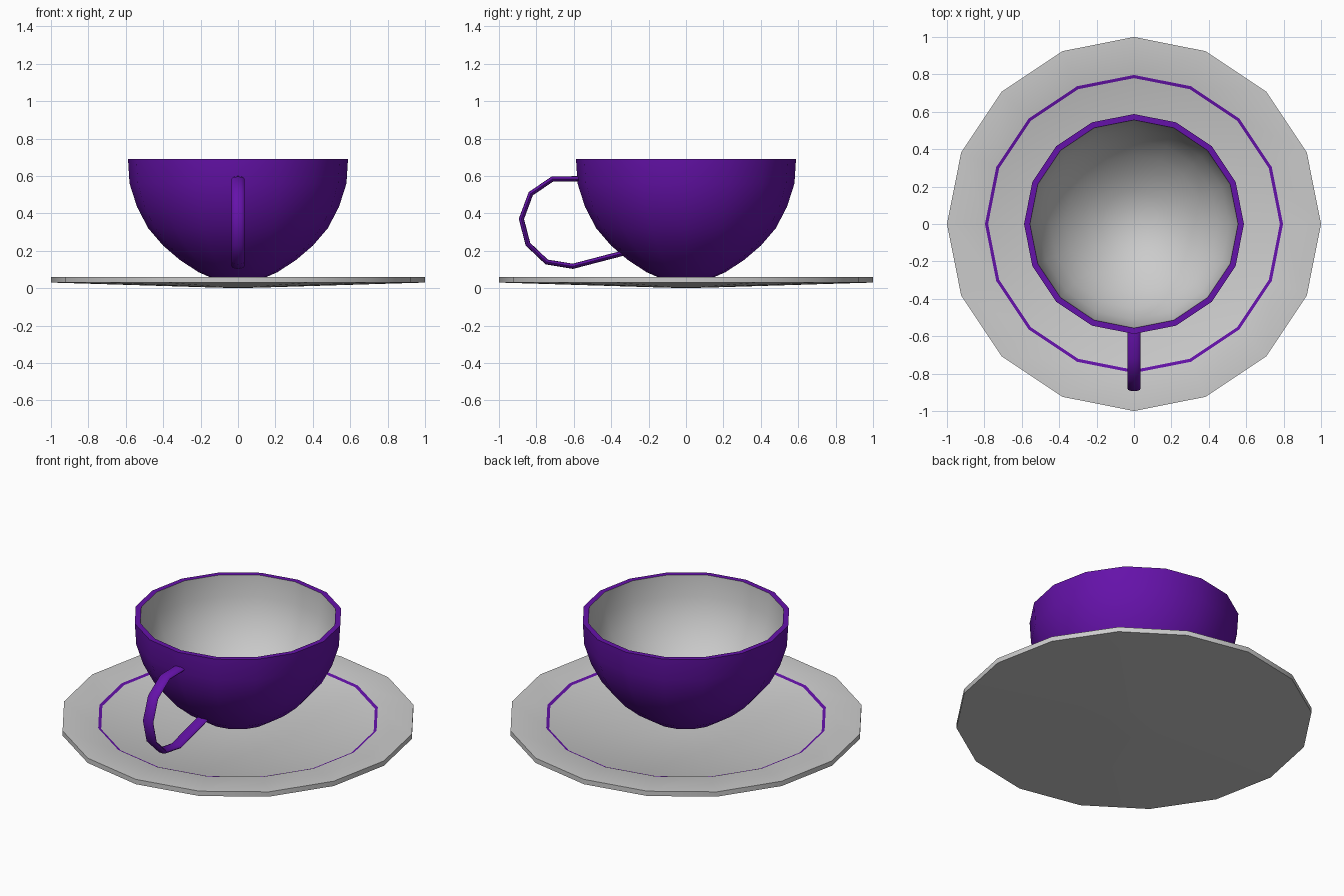
import bpy, bmesh, math
from mathutils import Vector

if "Cube" in bpy.data.objects:
    bpy.data.objects.remove(bpy.data.objects["Cube"])

SIDES = 16


def material(name, rgb):
    m = bpy.data.materials.new(name)
    m.use_nodes = True
    m.diffuse_color = (*rgb, 1)
    m.node_tree.nodes["Principled BSDF"].inputs["Base Color"].default_value = (*rgb, 1)
    return m


purple = material("purple glaze", (0.13, 0.006, 0.40))
white = material("pale grey glaze", (0.60, 0.60, 0.60))


def finish(name, bm, mats, angle):
    bmesh.ops.recalc_face_normals(bm, faces=bm.faces)
    mesh = bpy.data.meshes.new(name)
    bm.to_mesh(mesh)
    bm.free()
    for m in mats:
        mesh.materials.append(m)
    ob = bpy.data.objects.new(name, mesh)
    bpy.context.collection.objects.link(ob)
    bpy.ops.object.select_all(action="DESELECT")
    ob.select_set(True)
    bpy.context.view_layer.objects.active = ob
    bpy.ops.object.shade_smooth_by_angle(angle=math.radians(angle))
    return ob


def lathe(name, profile, mats, slots, angle):
    """Spin an (r, z) profile; slots holds one material index per segment."""
    bm = bmesh.new()
    rings = []
    for r, z in profile:
        count = SIDES if r > 0 else 1
        turns = [2 * math.pi * i / SIDES for i in range(count)]
        rings.append([bm.verts.new((r * math.cos(a), r * math.sin(a), z)) for a in turns])
    for a, b, slot in zip(rings, rings[1:], slots):
        for i in range(SIDES):
            j = (i + 1) % SIDES
            corners = [a[i % len(a)], a[j % len(a)], b[j % len(b)], b[i % len(b)]]
            bm.faces.new(list(dict.fromkeys(corners))).material_index = slot
    return finish(name, bm, mats, angle)


# Saucer: shallow dish with a small coloured step inside the flat rim
saucer = [(0, 0), (0.15, 0.004), (1, 0.03), (1, 0.06), (0.797, 0.06),
          (0.78, 0.053), (0.15, 0.036), (0, 0.036)]
lathe("saucer", saucer, [white, purple], [0, 0, 0, 0, 1, 0, 0], 25)

# Cup: coloured outside and lip, pale inside
outer = [(0, 0.034), (0.13, 0.05), (0.21, 0.085), (0.31, 0.15), (0.40, 0.227),
         (0.48, 0.32), (0.54, 0.435), (0.58, 0.56), (0.588, 0.69)]
inner = [(0.556, 0.69), (0.548, 0.56), (0.51, 0.44), (0.45, 0.335), (0.37, 0.245),
         (0.28, 0.17), (0.18, 0.11), (0.09, 0.08), (0, 0.07)]
lathe("cup", outer + inner, [purple, white],
      [0] * len(outer) + [1] * (len(inner) - 1), 40)

# Handle: flattened oval section swept along a loop at the front
path = [Vector((0, y, z)) for y, z in
        [(-0.573, 0.585), (-0.715, 0.583), (-0.83, 0.505), (-0.88, 0.37),
         (-0.845, 0.235), (-0.745, 0.14), (-0.605, 0.117), (-0.325, 0.19)]]
SECTION = 12
bm = bmesh.new()
loops = []
for k, p in enumerate(path):
    before = (p - path[k - 1]).normalized() if k else None
    after = (path[k + 1] - p).normalized() if k + 1 < len(path) else None
    tangent = ((before or after) + (after or before)).normalized()
    side = Vector((0, -tangent.z, tangent.y))
    angles = [2 * math.pi * i / SECTION for i in range(SECTION)]
    loops.append([bm.verts.new(p + Vector((0.035 * math.cos(a), 0, 0))
                               + side * 0.014 * math.sin(a)) for a in angles])
for a, b in zip(loops, loops[1:]):
    for i in range(SECTION):
        j = (i + 1) % SECTION
        bm.faces.new((a[i], a[j], b[j], b[i]))
bm.faces.new(loops[0])
bm.faces.new(loops[-1])
finish("handle", bm, [purple], 50)
